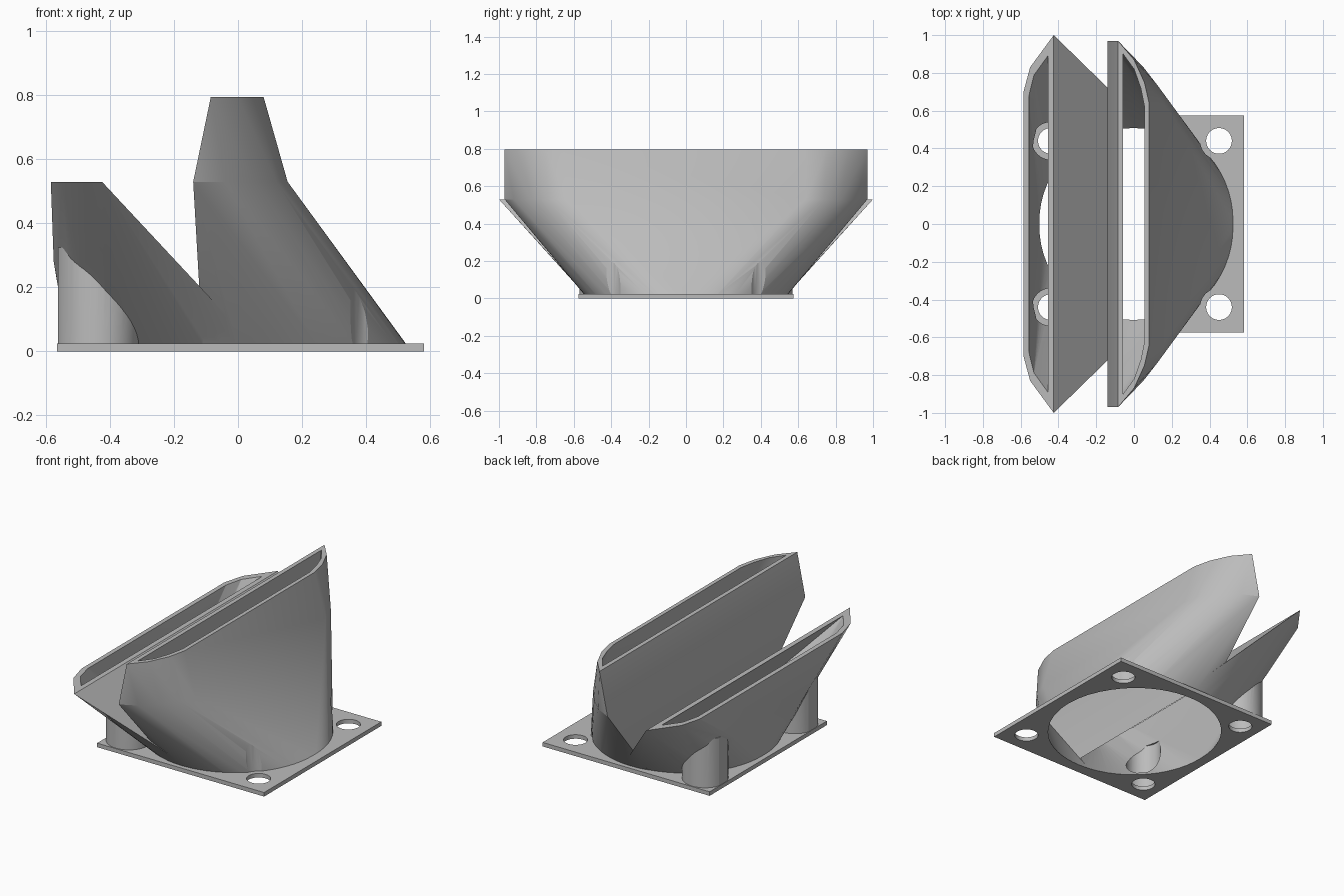
import bpy, bmesh, math

cube = bpy.data.objects.get("Cube")
if cube:
    bpy.data.objects.remove(cube, do_unlink=True)

grey = bpy.data.materials.new("grey plastic")
grey.use_nodes = True
grey.diffuse_color = (0.5, 0.5, 0.5, 1)
grey.node_tree.nodes["Principled BSDF"].inputs["Base Color"].default_value = (0.5, 0.5, 0.5, 1)

PLATE_TOP = 0.025
SCREW_X, SCREW_Y = (-0.44, 0.45), 0.44


def hull(name, points):
    """Convex solid around a set of points."""
    bm = bmesh.new()
    for p in points:
        bm.verts.new(p)
    res = bmesh.ops.convex_hull(bm, input=bm.verts)
    junk = [v for v in res["geom_interior"] + res["geom_unused"]
            if isinstance(v, bmesh.types.BMVert)]
    bmesh.ops.delete(bm, geom=list(set(junk)), context="VERTS")
    bmesh.ops.dissolve_limit(bm, angle_limit=0.002, verts=bm.verts, edges=bm.edges)
    bmesh.ops.recalc_face_normals(bm, faces=bm.faces)
    mesh = bpy.data.meshes.new(name)
    bm.to_mesh(mesh)
    bm.free()
    mesh.materials.append(grey)
    ob = bpy.data.objects.new(name, mesh)
    bpy.context.collection.objects.link(ob)
    return ob


def mirrored(half, z):
    """Section outline from (x, y) points, repeated on both sides."""
    return [(x, s * y, z) for x, y in half for s in (1, -1)]


def arc(r, z, limit, side):
    """Part of the inlet circle beyond a chord, ending exactly on the chord."""
    pts = [(r * math.cos(a), r * math.sin(a), z)
           for a in (math.tau * i / 64 for i in range(64))]
    end = math.sqrt(r * r - limit * limit)
    return [p for p in pts if side * (p[0] - limit) > 0] + mirrored([(limit, end)], z)


def rod(name, x, y, r, z0, z1, min_x=-9):
    return hull(name, [(max(x + r * math.cos(a), min_x), y + r * math.sin(a), z)
                       for a in (math.tau * i / 40 for i in range(40)) for z in (z0, z1)])


def combine(target, other, operation):
    """Apply one boolean and drop the tool."""
    mod = target.modifiers.new("join", "BOOLEAN")
    mod.operation, mod.object, mod.solver = operation, other, "EXACT"
    bpy.context.view_layer.objects.active = target
    bpy.context.view_layer.update()
    bpy.ops.object.modifier_apply(modifier=mod.name)
    bpy.data.objects.remove(other, do_unlink=True)


# Slot sections, from the straight wall round to the short wall
low_slot = [(-0.425, 1.0), (-0.55, 0.83), (-0.585, 0.7)]
low_bore = [(-0.458, 0.89), (-0.53, 0.79), (-0.557, 0.68)]
mid_slot = [(-0.14, 0.97), (-0.04, 0.92), (0.05, 0.83), (0.12, 0.74), (0.155, 0.64)]
mid_bore = [(-0.11, 0.93), (-0.04, 0.885), (0.03, 0.81), (0.095, 0.72), (0.125, 0.62)]
top_slot = [(-0.085, 0.97), (0.0, 0.87), (0.055, 0.75), (0.08, 0.64)]
top_bore = [(-0.058, 0.9), (0.0, 0.82), (0.035, 0.72), (0.055, 0.62)]

# Mounting plate and outer duct bodies
duct = hull("fan_duct", [(x, y, z) for x in (-0.565, 0.582)
                         for y in (-0.575, 0.575) for z in (0, PLATE_TOP)])
low_body = hull("low_body", arc(0.53, 0.01, 0.06, -1) + mirrored(low_slot, 0.53)
                + mirrored([(-0.576, 0.35)], 0.28))
tall_body = hull("tall_body", arc(0.535, 0.01, -0.11, 1) + mirrored(mid_slot, 0.53))
neck = hull("neck", mirrored(mid_slot, 0.53) + mirrored(top_slot, 0.795))
combine(tall_body, neck, "UNION")

# Clearance notches for the screws beside the tall outlet
for s in (1, -1):
    combine(tall_body, rod("notch", SCREW_X[1], s * SCREW_Y, 0.1, PLATE_TOP, 0.6), "DIFFERENCE")

combine(duct, low_body, "UNION")
combine(duct, tall_body, "UNION")

# Screw towers beside the low outlet
for s in (1, -1):
    combine(duct, rod("tower", SCREW_X[0], s * SCREW_Y, 0.13, 0.01, 0.325, -0.563), "UNION")

# Hollow air passages
low_air = hull("low_air", arc(0.5, -0.01, 0.02, -1) + mirrored(low_bore, 0.532))
tall_air = hull("tall_air", arc(0.5, -0.01, -0.075, 1) + mirrored(mid_bore, 0.53))
combine(tall_air, hull("neck_air", mirrored(mid_bore, 0.53) + mirrored(top_bore, 0.797)), "UNION")
for s in (1, -1):
    combine(tall_air, rod("notch_wall", SCREW_X[1], s * SCREW_Y, 0.122, -0.05, 0.6), "DIFFERENCE")
combine(duct, low_air, "DIFFERENCE")
combine(duct, tall_air, "DIFFERENCE")
combine(duct, rod("inlet", 0, 0, 0.5, -0.02, PLATE_TOP + 0.005), "DIFFERENCE")

# Screw holes, with wider driver bores above the plate in the towers
for s in (1, -1):
    combine(duct, rod("driver_bore", SCREW_X[0], s * SCREW_Y, 0.1, PLATE_TOP, 0.315), "DIFFERENCE")
    for x in SCREW_X:
        combine(duct, rod("screw_hole", x, s * SCREW_Y, 0.068, -0.05, 0.06), "DIFFERENCE")

bpy.ops.object.select_all(action="DESELECT")
duct.select_set(True)
bpy.context.view_layer.objects.active = duct
bpy.ops.object.shade_smooth_by_angle(angle=math.radians(20))
